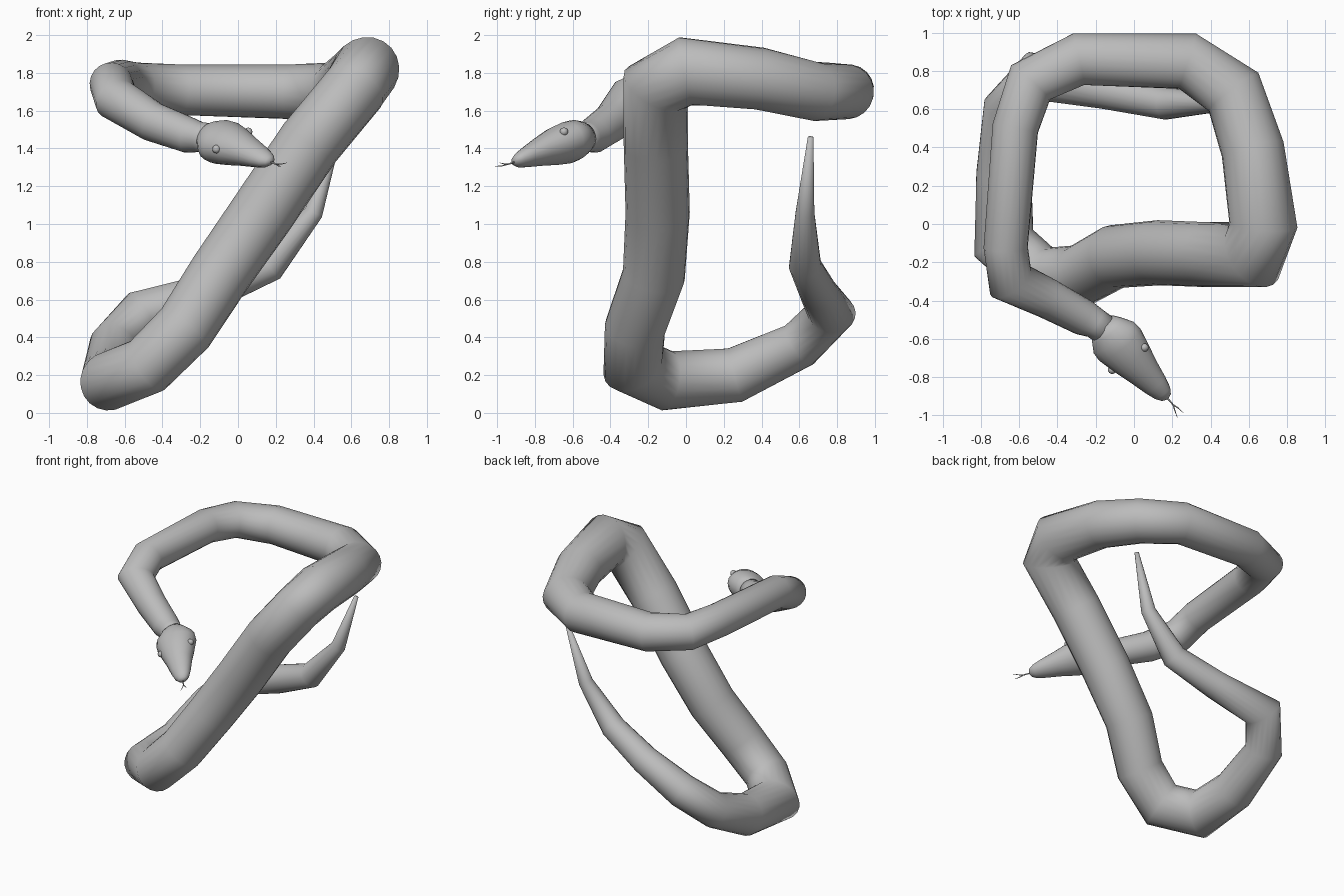
import bpy
import bmesh
from math import cos, sin, tau
from mathutils import Vector, Matrix

if "Cube" in bpy.data.objects:
    bpy.data.objects.remove(bpy.data.objects["Cube"])

grey = bpy.data.materials.new("plain_grey")
grey.use_nodes = True
grey.diffuse_color = (0.5, 0.5, 0.5, 1)
grey.node_tree.nodes["Principled BSDF"].inputs["Base Color"].default_value = (0.5, 0.5, 0.5, 1)


def add_object(name, bm):
    bmesh.ops.recalc_face_normals(bm, faces=bm.faces)
    mesh = bpy.data.meshes.new(name)
    bm.to_mesh(mesh)
    bm.free()
    mesh.materials.append(grey)
    mesh.shade_smooth()
    obj = bpy.data.objects.new(name, mesh)
    bpy.context.collection.objects.link(obj)
    return obj


def skin(name, rings):
    """Bridge a list of equal-sized point rings and cap both ends."""
    bm = bmesh.new()
    loops = [[bm.verts.new(p) for p in ring] for ring in rings]
    count = len(loops[0])
    for a, b in zip(loops, loops[1:]):
        for i in range(count):
            j = (i + 1) % count
            bm.faces.new((a[i], a[j], b[j], b[i]))
    bm.faces.new(loops[0])
    bm.faces.new(loops[-1])
    return add_object(name, bm)


def tube(name, path, sides):
    """Tapered tube along (x, y, z, radius) points with mitred bends."""
    points = [Vector(p[:3]) for p in path]
    rings = []
    u = Vector((0.3, 0.2, 1))
    for i, p in enumerate(points):
        into = (p - points[i - 1]).normalized() if i else None
        out = (points[i + 1] - p).normalized() if i + 1 < len(points) else into
        into = into or out
        t = (into + out).normalized()
        bend = (into - out).normalized()
        stretch = min(1 / max(t.dot(out), 0.1), 1.4) - 1
        u = (u - t * u.dot(t)).normalized()
        v = t.cross(u)
        ring = []
        for k in range(sides):
            a = tau * k / sides
            o = (u * cos(a) + v * sin(a)) * path[i][3]
            ring.append(p + o + bend * o.dot(bend) * stretch)
        rings.append(ring)
    return skin(name, rings)


# Coiled body, from neck to tail tip
tube("body", [
    (-.13, -.57, 1.45, .08), (-.2, -.52, 1.46, .08), (-.26, -.49, 1.47, .095),
    (-.45, -.39, 1.54, .105), (-.645, -.3, 1.66, .115), (-.67, -.12, 1.74, .115),
    (-.62, .5, 1.75, .12), (-.54, .74, 1.73, .125), (-.29, .86, 1.71, .135),
    (.28, .85, 1.70, .145), (.52, .69, 1.70, .155), (.62, .39, 1.77, .165),
    (.675, 0, 1.81, .175), (.62, -.16, 1.72, .17), (.38, -.16, 1.43, .17),
    (.13, -.15, 1.06, .17), (-.1, -.17, .73, .165), (-.28, -.27, .45, .16),
    (-.48, -.28, .25, .155), (-.68, -.1, .17, .155), (-.68, .26, .20, .145),
    (-.66, .6, .36, .125), (-.51, .77, .53, .12), (-.15, .7, .64, .1),
    (.17, .63, .78, .085), (.4, .63, 1.06, .05), (.53, .66, 1.46, .015),
], 20)

# Head frame: forward, left and up
forward = Vector((.64, -.74, -.24)).normalized()
up = forward.cross(Vector((.61, .65, .45))).normalized()
left = up.cross(forward)
centre = Vector((-.1, -.6, 1.44))


def on_head(f, l, h):
    return centre + forward * f + left * l + up * h


# Head: flattened sections (distance, half width, half height, rise)
sections = [(-.1, .075, .07, 0), (-.06, .105, .09, 0), (-.01, .138, .105, 0),
            (.04, .142, .108, 0), (.13, .12, .098, .002), (.23, .092, .077, 0),
            (.33, .07, .055, -.005), (.39, .052, .04, -.008),
            (.42, .032, .024, -.008), (.43, .01, .008, -.008)]
skin("head", [[on_head(d, w * cos(tau * k / 20), h * sin(tau * k / 20) + rise)
               for k in range(20)] for d, w, h, rise in sections])

# Eyes
for side, label in ((1, "left"), (-1, "right")):
    bm = bmesh.new()
    bmesh.ops.create_uvsphere(bm, u_segments=16, v_segments=10, radius=.022,
                              matrix=Matrix.Translation(on_head(.12, side * .112, .035)))
    add_object(label + "_eye", bm)

# Forked tongue
root, fork = on_head(.4, 0, -.012), on_head(.475, 0, -.012)
tube("tongue", [(*root, .005), (*fork, .004)], 8)
for side, label in ((1, "left"), (-1, "right")):
    middle = on_head(.505, side * .012, -.008)
    tip = on_head(.54, side * .022, .004)
    tube(label + "_tongue_tip", [(*fork, .004), (*middle, .003), (*tip, .001)], 6)
